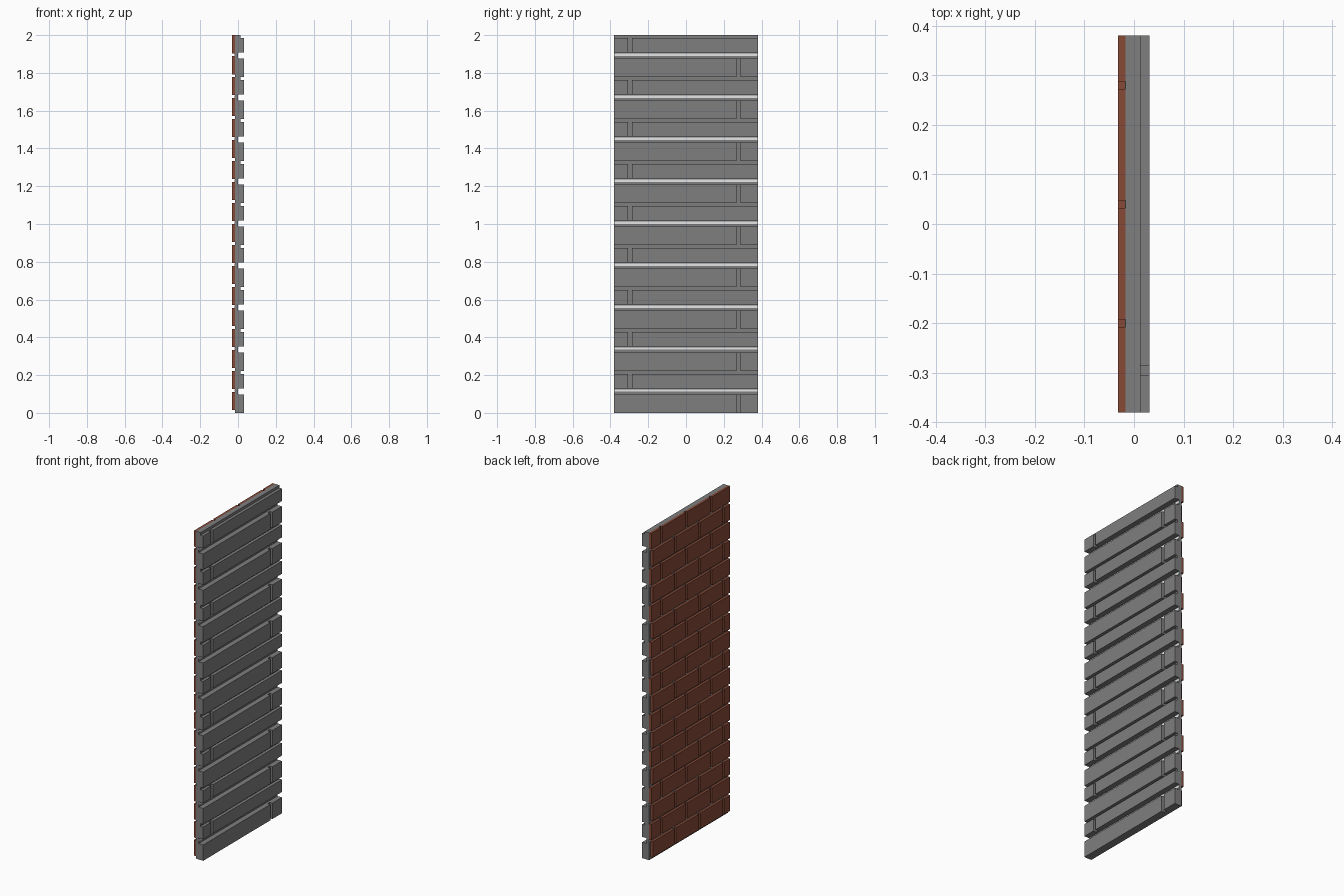
import bpy, bmesh

cube = bpy.data.objects.get("Cube")
if cube:
    bpy.data.objects.remove(cube, do_unlink=True)


def material(name, rgb):
    m = bpy.data.materials.new(name)
    m.use_nodes = True
    m.diffuse_color = (*rgb, 1)
    bsdf = next(n for n in m.node_tree.nodes if n.type == 'BSDF_PRINCIPLED')
    bsdf.inputs["Base Color"].default_value = (*rgb, 1)
    return m


GREY = material("concrete grey", (0.21, 0.21, 0.21))
RED = material("brick red", (0.24, 0.068, 0.038))
PALE = material("pale mortar", (0.85, 0.86, 0.87))


def boxes(name, mat, items):
    """One object made of boxes given as (x0, x1, y0, y1, z0, z1)."""
    bm = bmesh.new()
    for x0, x1, y0, y1, z0, z1 in items:
        vs = bmesh.ops.create_cube(bm, size=1)["verts"]
        for v in vs:
            v.co.x = x1 if v.co.x > 0 else x0
            v.co.y = y1 if v.co.y > 0 else y0
            v.co.z = z1 if v.co.z > 0 else z0
    me = bpy.data.meshes.new(name)
    bm.to_mesh(me)
    bm.free()
    me.materials.append(mat)
    ob = bpy.data.objects.new(name, me)
    bpy.context.collection.objects.link(ob)
    return ob


ROWS = 18
H = 2 / ROWS           # course height
W = 0.38               # half width
JOINT = 0.015
XB, XS, XG, XF = -0.032, -0.017, 0.013, 0.031   # brick, spine, groove, front

# Continuous core between the two facings
boxes("core_panel", GREY, [(XS, 0, -W, W, 0, 2)])

# Stone facing: paired courses on a backing, split by deep gaps
backing, stones = [], []
for k in range(ROWS):
    if k % 2:          # upper half of a course pair's period
        z0, z1, j0, j1 = k * H + 0.019, (k + 1) * H - 0.016, -0.306, -0.286
        backing.append((0, XG, -W, W, z0, (k + 1) * H))
    else:
        z0, z1, j0, j1 = k * H, (k + 1) * H - 0.014, 0.268, 0.288
        backing.append((0, XG, -W, W, z0, z1))
    stones += [(XG, XF, -W, j0, z0, z1), (XG, XF, j1, W, z0, z1)]
boxes("stone_backing", GREY, backing)
for i in range(0, len(stones), 2):
    boxes("stone_course", GREY, stones[i:i + 2])

# Brick facing in running bond
for k in range(ROWS):
    joints = (-0.20, 0.04, 0.28) if k % 2 else (-0.32, -0.085, 0.15, 0.3725)
    edges = [-W]
    for j in joints:
        edges += [j - JOINT / 2, j + JOINT / 2]
    edges.append(W)
    row = [(XB, XS, a, b, k * H + JOINT, (k + 1) * H)
           for a, b in zip(edges[::2], edges[1::2]) if b - a > 0.002]
    boxes("brick_course", RED, row)

# Pale seams showing in the deep gaps
boxes("mortar_seams", PALE,
      [(XS - 0.001, 0.001, -W + 0.001, W - 0.001, k * H + 0.001, k * H + JOINT - 0.001)
       for k in range(1, ROWS, 2)])
